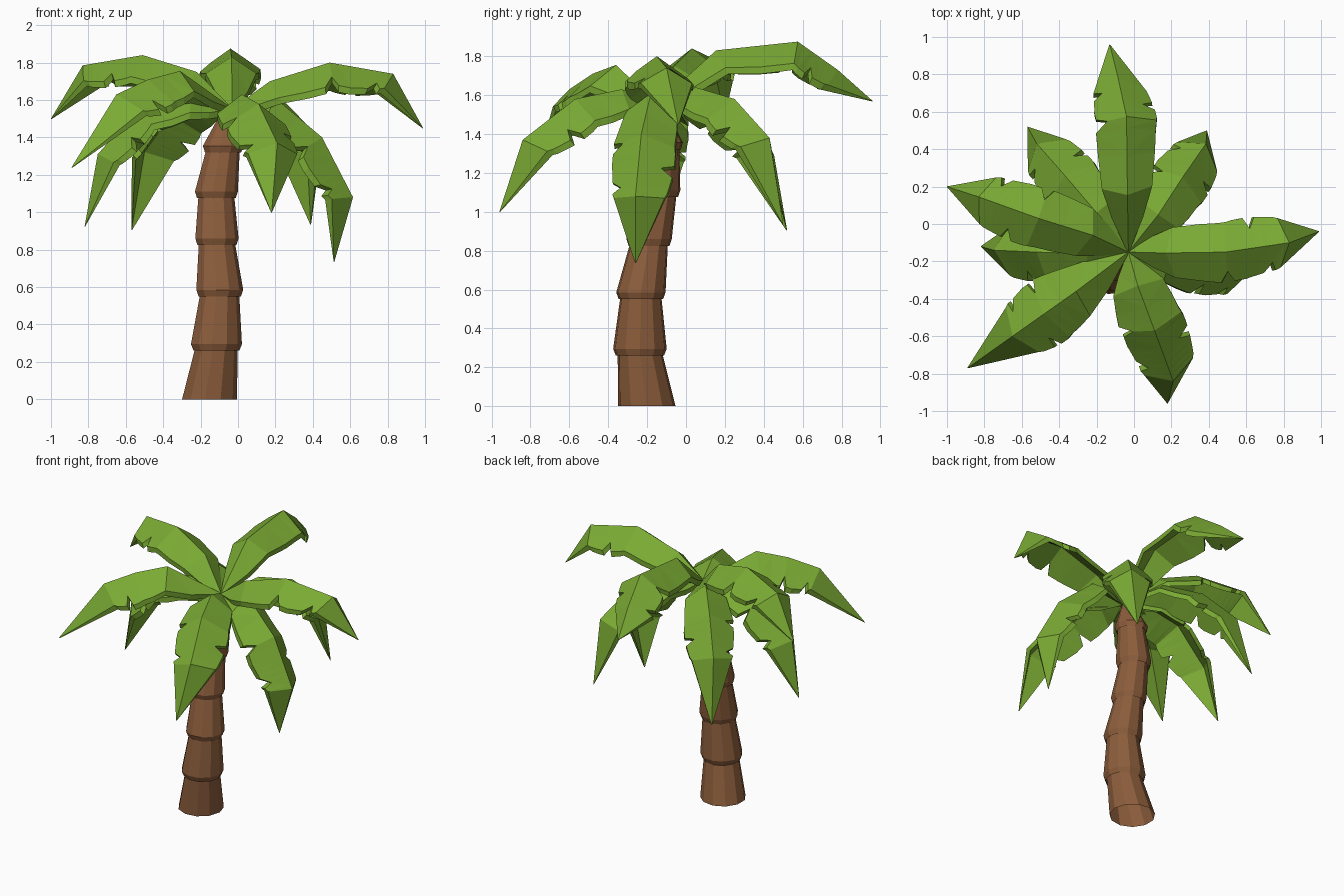
import bpy, bmesh, math
from mathutils import Vector

if "Cube" in bpy.data.objects:
    bpy.data.objects.remove(bpy.data.objects["Cube"])


def material(name, rgb):
    m = bpy.data.materials.new(name)
    m.diffuse_color = (*rgb, 1)
    m.use_nodes = True
    m.node_tree.nodes["Principled BSDF"].inputs["Base Color"].default_value = m.diffuse_color
    return m


bark = material("bark brown", (0.258, 0.108, 0.044))
leaf = material("leaf green", (0.195, 0.402, 0.034))


def loft(name, rings, mat, open_start=False):
    """Skin over a list of equal-length point rings."""
    bm = bmesh.new()
    vs = [[bm.verts.new(p) for p in ring] for ring in rings]
    n = len(vs[0])
    for a, b in zip(vs, vs[1:]):
        for i in range(n):
            j = (i + 1) % n
            bm.faces.new((a[i], a[j], b[j], b[i]))
    if not open_start:
        bm.faces.new(vs[0][::-1])
    bm.faces.new(vs[-1])
    bmesh.ops.remove_doubles(bm, verts=bm.verts[:], dist=0.0005)
    bmesh.ops.triangulate(bm, faces=[f for f in bm.faces if len(f.verts) == 4])
    bmesh.ops.recalc_face_normals(bm, faces=bm.faces[:])
    me = bpy.data.meshes.new(name)
    bm.to_mesh(me)
    bm.free()
    me.materials.append(mat)
    ob = bpy.data.objects.new(name, me)
    bpy.context.collection.objects.link(ob)
    return ob


# Trunk: stacked tapering segments, each with a flared lip; open underneath
joints = [(-.155, -.202, 0, .150), (-.118, -.237, .295, .139), (-.10, -.232, .585, .128),
          (-.115, -.19, .86, .118), (-.118, -.145, 1.11, .117), (-.082, -.125, 1.355, .110)]


def ring(x, y, z, r, sides=11):
    return [(x + r * math.cos(math.tau * k / sides), y + r * math.sin(math.tau * k / sides), z)
            for k in range(sides)]


rings = [ring(*joints[0])]
for x, y, z, r in joints[1:]:
    rings += [ring(x, y, z - .02, r * .83), ring(x, y, z - .035, r * .90), ring(x, y, z, r)]
rings.append(ring(-.06, -.135, 1.525, .036))
loft("trunk", rings, bark, open_start=True)

# Fronds: ridge path of five points, roof-shaped section, notched edges
START = (-.03, -.15, 1.555)
fronds = {
    "north_frond": [(-.035, .155, 1.83), (-.04, .575, 1.875), (-.085, .78, 1.73), (-.13, .96, 1.57)],
    "east_frond": [(.17, -.155, 1.70), (.49, -.15, 1.80), (.83, -.10, 1.74), (.99, -.04, 1.45)],
    "south_frond": [(.02, -.33, 1.63), (.11, -.57, 1.58), (.21, -.84, 1.37), (.18, -.96, 1.0)],
    "southwest_frond": [(-.31, -.36, 1.755), (-.48, -.48, 1.71), (-.65, -.60, 1.63), (-.89, -.77, 1.24)],
    "west_frond": [(-.22, -.06, 1.75), (-.51, .03, 1.84), (-.83, .145, 1.785), (-1.0, .20, 1.50)],
    "low_west_frond": [(-.25, -.16, 1.63), (-.52, -.15, 1.57), (-.75, -.14, 1.31), (-.82, -.12, .925)],
    "northwest_frond": [(-.20, .06, 1.64), (-.37, .26, 1.55), (-.52, .43, 1.34), (-.57, .52, .905)],
    "northeast_frond": [(.13, .05, 1.64), (.26, .25, 1.58), (.385, .43, 1.38), (.39, .50, .935)],
    "low_east_frond": [(.20, -.18, 1.61), (.45, -.23, 1.40), (.615, -.26, 1.08), (.515, -.26, .735)],
}
# (position along path, half width on left, half width on right)
outline = [(0, .006, .006), (.5, .085, .085), (1, .135, .135), (1.5, .15, .155), (1.85, .155, .165),
           (2, .16, .105), (2.12, .165, .16), (2.35, .165, .16), (2.45, .105, .155), (2.58, .16, .15),
           (2.7, .155, .145), (2.82, .15, .095), (2.92, .145, .14), (3, .135, .13), (4, .002, .002)]
scale = {"southwest_frond": 1.12, "south_frond": 1.05}

for name, pts in fronds.items():
    path = [Vector(START)] + [Vector(p) for p in pts]
    out = path[3] - path[0]
    side = Vector((out.y, -out.x, 0)).normalized()
    tang = [(b - a).normalized() for a, b in zip(path, path[1:])]
    knot = [tang[0]] + [(a + b).normalized() for a, b in zip(tang, tang[1:])] + [tang[-1]]
    rings = []
    for t, wl, wr in outline:
        if name.startswith("north"):
            wl, wr = wr, wl
        wl, wr = wl * scale.get(name, 1), wr * scale.get(name, 1)
        i = min(int(t), 3)
        p = path[i].lerp(path[i + 1], t - i)
        up = side.cross(knot[i].lerp(knot[i + 1], t - i)).normalized()
        th = .036 * up if t < 4 else .002 * up
        left = p - side * wl - up * wl * .72
        right = p + side * wr - up * wr * .72
        rings.append([left, p, right, right - th, p - th, left - th])
    loft(name, rings, leaf)
